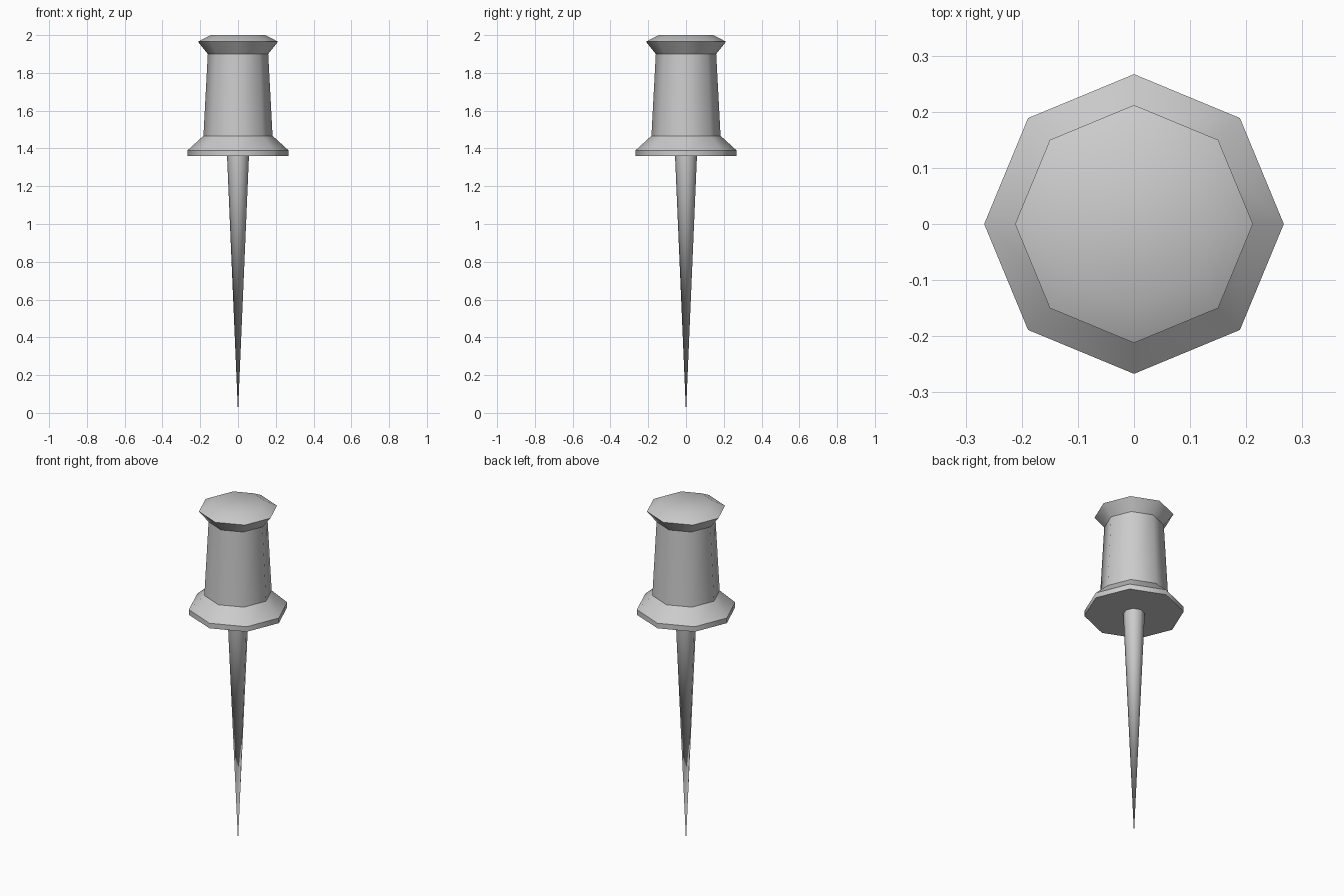
import bpy, bmesh
from math import cos, sin, tau

if "Cube" in bpy.data.objects:
    bpy.data.objects.remove(bpy.data.objects["Cube"])

SIDES = 8


def lathe(name, profile, soft_rings=()):
    """Revolve (radius, z) points; rings are sharp unless listed as soft."""
    bm = bmesh.new()
    rings = []
    for r, z in profile:
        if r == 0:
            rings.append([bm.verts.new((0, 0, z))] * SIDES)
        else:
            rings.append([bm.verts.new((r * cos(tau * i / SIDES), r * sin(tau * i / SIDES), z))
                          for i in range(SIDES)])
    for a, b in zip(rings, rings[1:]):
        for i in range(SIDES):
            j = (i + 1) % SIDES
            bm.faces.new(dict.fromkeys((a[i], a[j], b[j], b[i])))
    # close open ends
    for ring in (rings[0], rings[-1]):
        if ring[0] is not ring[1]:
            bm.faces.new(ring)
    bmesh.ops.recalc_face_normals(bm, faces=bm.faces[:])
    for f in bm.faces:
        f.smooth = True
    for k, ring in enumerate(rings):
        if k not in soft_rings and ring[0] is not ring[1]:
            for i in range(SIDES):
                bm.edges.get((ring[i], ring[(i + 1) % SIDES])).smooth = False
    mesh = bpy.data.meshes.new(name)
    bm.to_mesh(mesh)
    bm.free()
    obj = bpy.data.objects.new(name, mesh)
    bpy.context.collection.objects.link(obj)
    return obj


# handle: flange, tapered grip and cap with a softly shaded top
lathe("handle", [(0.267, 1.36), (0.267, 1.39), (0.183, 1.467), (0.16, 1.90),
                 (0.212, 1.965), (0.145, 2.0)], soft_rings=(5,))

# needle: long cone running down to the point
lathe("needle", [(0, 0), (0.058, 1.36)])
